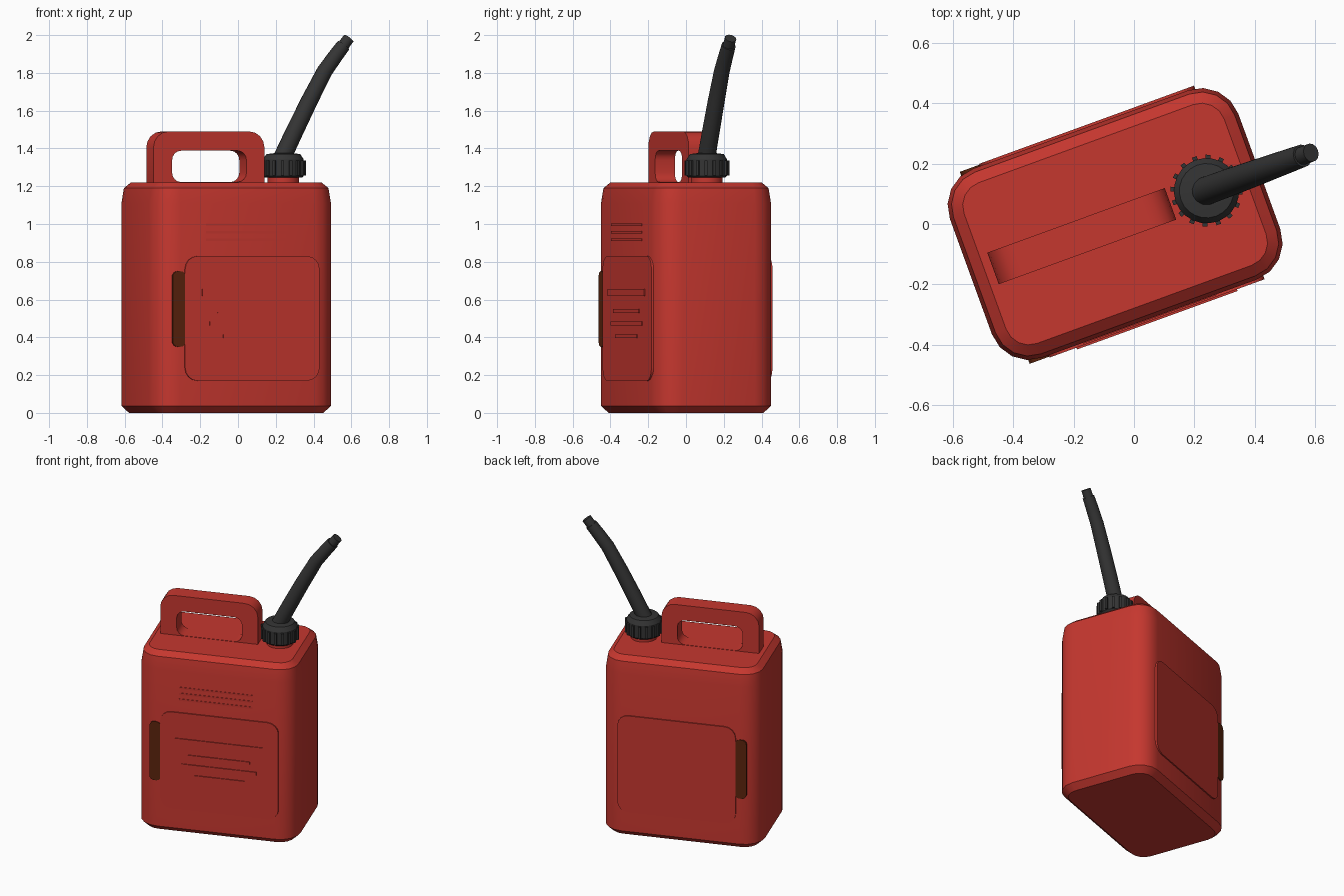
import bpy, bmesh, math
from mathutils import Matrix, Vector

if "Cube" in bpy.data.objects:
    bpy.data.objects.remove(bpy.data.objects["Cube"])

# The whole can is turned 20 degrees about the vertical
PLACE = Matrix.Translation((-0.0625, 0, 0)) @ Matrix.Rotation(math.radians(20), 4, 'Z')


def material(name, colour):
    m = bpy.data.materials.new(name)
    m.diffuse_color = (*colour, 1)
    m.use_nodes = True
    m.node_tree.nodes["Principled BSDF"].inputs["Base Color"].default_value = m.diffuse_color
    return m


RED = material("red_plastic", (0.56, 0.038, 0.028))
BLACK = material("black_plastic", (0.034, 0.034, 0.034))
BROWN = material("dark_brown", (0.105, 0.017, 0.004))


def loft(name, rings, mat, closed=False):
    """Skin a list of equal-length point loops, capping the ends unless closed."""
    bm = bmesh.new()
    loops = [[bm.verts.new(p) for p in ring] for ring in rings]
    n = len(loops[0])
    pairs = list(zip(loops, loops[1:]))
    if closed:
        pairs.append((loops[-1], loops[0]))
    else:
        bm.faces.new(loops[0])
        bm.faces.new(loops[-1])
    for a, b in pairs:
        for i in range(n):
            j = (i + 1) % n
            bm.faces.new((a[i], a[j], b[j], b[i]))
    bmesh.ops.recalc_face_normals(bm, faces=bm.faces)
    me = bpy.data.meshes.new(name)
    bm.to_mesh(me)
    bm.free()
    me.materials.append(mat)
    ob = bpy.data.objects.new(name, me)
    bpy.context.collection.objects.link(ob)
    ob.matrix_world = PLACE
    bpy.ops.object.select_all(action='DESELECT')
    ob.select_set(True)
    bpy.context.view_layer.objects.active = ob
    bpy.ops.object.shade_smooth_by_angle(angle=math.radians(30))
    return ob


def rounded_rect(u0, u1, v0, v1, r_low, r_high, seg=4):
    """2D rounded rectangle; separate radii for the low and high v corners."""
    pts = []
    for k, (u, v, su, sv, r) in enumerate(((u1, v1, -1, -1, r_high), (u0, v1, 1, -1, r_high),
                                           (u0, v0, 1, 1, r_low), (u1, v0, -1, 1, r_low))):
        for i in range(seg + 1):
            a = math.pi / 2 * (k + i / seg)
            pts.append((u + su * r + r * math.cos(a), v + sv * r + r * math.sin(a)))
    return pts


def plate(name, x0, x1, z0, z1, y0, y1, r, mat):
    """Upright rounded plate between depths y0 and y1."""
    pts = rounded_rect(x0, x1, z0, z1, r, r)
    return loft(name, [[(u, y, v) for u, v in pts] for y in (y0, y1)], mat)


def lathe(name, cx, profile, mat, sides):
    return loft(name, [[(cx + r * math.cos(t), r * math.sin(t), z)
                        for t in (2 * math.pi * i / sides for i in range(sides))]
                       for r, z in profile], mat)


# Body: rounded box with chamfered bottom and shoulder
L, W, R = 0.508, 0.333, 0.13
rings = []
for inset, z in ((0.04, 0), (0, 0.037), (0, 1.11), (0.013, 1.19), (0.05, 1.22)):
    r = R - inset
    rings.append([(u, v, z) for u, v in
                  rounded_rect(-L + inset, L - inset, -W + inset, W - inset, r, r)])
loft("body", rings, RED)

# Carrying handle: arch with a rounded opening
outer = rounded_rect(-0.43, 0.195, 1.2, 1.49, 0.005, 0.085)
inner = rounded_rect(-0.325, 0.094, 1.222, 1.388, 0.05, 0.05)
H = 0.0555
loft("handle", [[(u, y, v) for u, v in pts] for pts, y in
                ((outer, -H), (outer, H), (inner, H), (inner, -H))], RED, closed=True)

# Side panels and dark level strips on both broad faces
for side, s in (("front", -1), ("back", 1)):
    plate(side + "_panel", -0.355, 0.402, 0.17, 0.83, s * 0.32, s * 0.341, 0.07, RED)
    plate(side + "_level_strip", -0.424, -0.35, 0.35, 0.75, s * 0.318, s * 0.338, 0.03, BROWN)

# Raised bars on the front panel
for i, (x0, x1, z0, z1) in enumerate(((-0.26, 0.305, 0.62, 0.656), (-0.174, 0.22, 0.53, 0.55),
                                      (-0.217, 0.262, 0.463, 0.485), (-0.142, 0.187, 0.397, 0.415))):
    plate(f"panel_bar_{i + 1}", x0, x1, z0, z1, -0.339, -0.347, 0.001, RED)

# Thin bars above the panel
for i in range(3):
    z = 0.91 + 0.04 * i
    plate(f"upper_bar_{i + 1}", -0.235, 0.235, z, z + 0.013, -0.328, -0.336, 0.001, RED)

# Neck and cap
CX = 0.322
lathe("neck", CX, ((0.083, 1.2), (0.083, 1.27)), RED, 24)
lathe("cap", CX, ((0.098, 1.245), (0.108, 1.255), (0.108, 1.342), (0.09, 1.37), (0.05, 1.375)), BLACK, 24)

# Grip ribs round the cap
for i in range(16):
    t = 2 * math.pi * i / 16
    out, tan = Vector((math.cos(t), math.sin(t), 0)), Vector((-math.sin(t), math.cos(t), 0))
    rib = [[Vector((CX, 0, z)) + out * d + tan * w
            for d, w in ((0.1, -0.008), (0.119, -0.008), (0.119, 0.008), (0.1, 0.008))]
           for z in (1.257, 1.337)]
    loft(f"cap_rib_{i + 1}", rib, BLACK)


def tube(name, path, mat, sides=14):
    """Tapered tube through (x, z, radius) points in the y = 0 plane."""
    rings = []
    for i, (x, z, r) in enumerate(path):
        a, b = path[max(i - 1, 0)], path[min(i + 1, len(path) - 1)]
        d = Vector((b[0] - a[0], 0, b[1] - a[1])).normalized()
        side = Vector((d.z, 0, -d.x))
        rings.append([Vector((x, 0, z)) + side * r * math.cos(t) + Vector((0, r * math.sin(t), 0))
                      for t in (2 * math.pi * k / sides for k in range(sides))])
    return loft(name, rings, mat)


# Curved pouring spout and its nozzle
tube("spout", ((0.315, 1.35, 0.048), (0.385, 1.49, 0.047), (0.47, 1.655, 0.045),
               (0.555, 1.81, 0.042), (0.612, 1.885, 0.04), (0.66, 1.945, 0.038)), BLACK)
tube("nozzle", ((0.65, 1.932, 0.031), (0.69, 1.983, 0.031)), BLACK)
